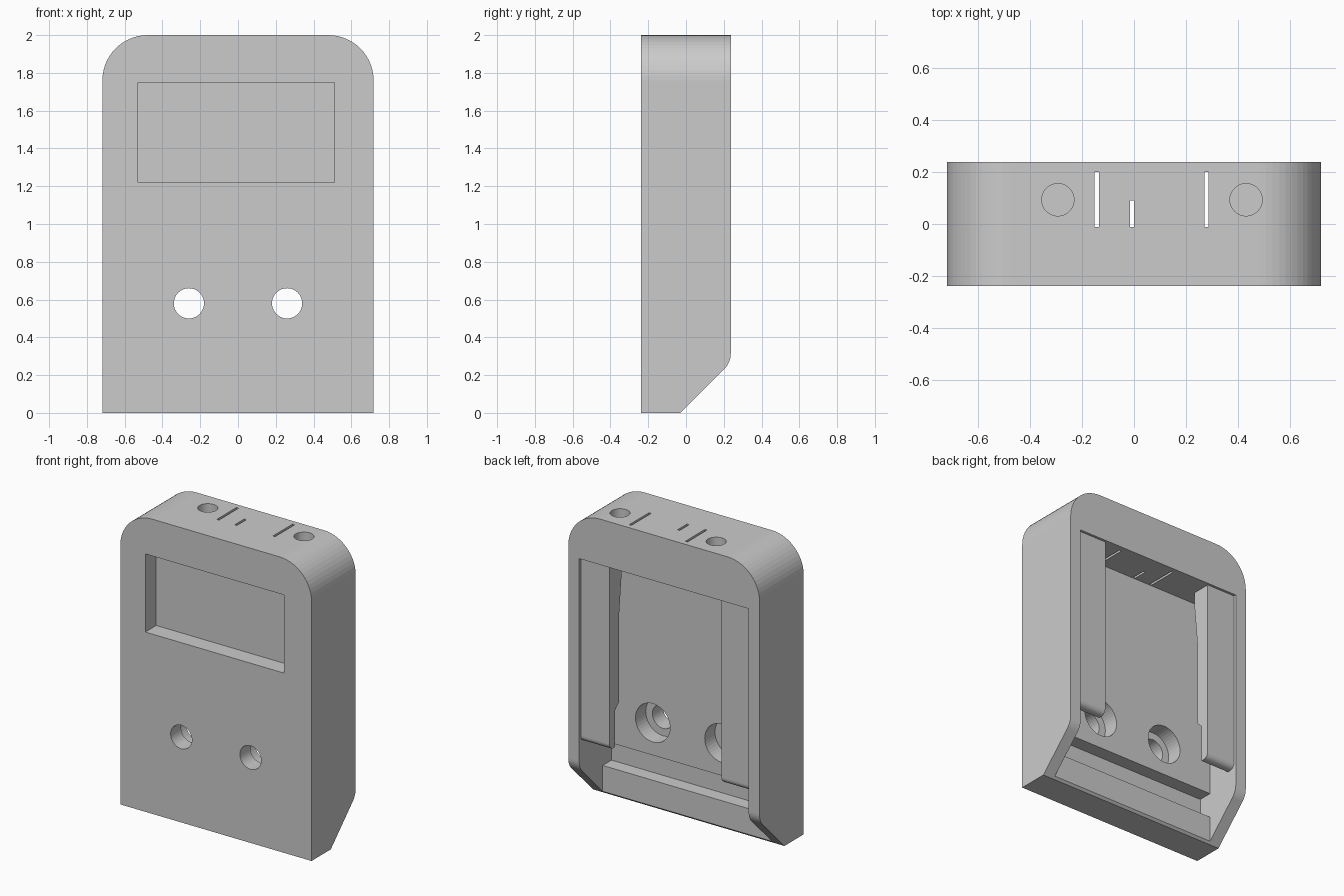
import bpy, bmesh
from math import sin, cos, pi, radians
from mathutils import Vector

if "Cube" in bpy.data.objects:
    bpy.data.objects.remove(bpy.data.objects["Cube"])

W, D, H = 0.718, 0.237, 2.0      # half width, half depth, height
IN, TOP, FLOOR = 0.636, 1.69, -0.015   # cavity half width, ceiling, floor


def prism(name, pts, offset):
    """Extrude a closed 3D polygon along an offset vector."""
    bm = bmesh.new()
    face = bm.faces.new([bm.verts.new(p) for p in pts])
    ext = bmesh.ops.extrude_face_region(bm, geom=[face])
    verts = [g for g in ext["geom"] if isinstance(g, bmesh.types.BMVert)]
    bmesh.ops.translate(bm, verts=verts, vec=Vector(offset))
    bmesh.ops.recalc_face_normals(bm, faces=bm.faces)
    mesh = bpy.data.meshes.new(name)
    bm.to_mesh(mesh)
    bm.free()
    ob = bpy.data.objects.new(name, mesh)
    bpy.context.collection.objects.link(ob)
    return ob


def box(name, x0, x1, y0, y1, z0, z1):
    return prism(name, [(x0, y0, z0), (x1, y0, z0), (x1, y1, z0), (x0, y1, z0)],
                 (0, 0, z1 - z0))


def arc(cx, cy, r, a0, a1, n):
    return [(cx + r * cos(radians(a0 + (a1 - a0) * i / n)),
             cy + r * sin(radians(a0 + (a1 - a0) * i / n))) for i in range(n + 1)]


def circle(cx, cy, r, n=40):
    return arc(cx, cy, r, 0, 360 - 360 / n, n - 1)


def hole_y(name, x, z, r, y0, y1):
    return prism(name, [(px, y0, pz) for px, pz in circle(x, z, r)], (0, y1 - y0, 0))


def combine(body, tool, op="DIFFERENCE"):
    mod = body.modifiers.new(tool.name, "BOOLEAN")
    mod.operation, mod.object, mod.solver = op, tool, "EXACT"
    bpy.context.view_layer.objects.active = body
    bpy.ops.object.modifier_apply(modifier=mod.name)
    bpy.data.objects.remove(tool, do_unlink=True)


# Housing: front outline with rounded top corners
R = 0.24
outline = [(-W, 0), (W, 0)] + arc(W - R, H - R, R, 0, 90, 14) + arc(R - W, H - R, R, 90, 180, 14)
body = prism("housing", [(x, -D, z) for x, z in outline], (0, 2 * D, 0))

# Slanted lower back edge with a rounded corner
r = 0.11
corner_z = D + 0.03
bend = arc(D - r, corner_z + r * (2 ** 0.5 - 1), r, -45, 0, 6)
slope = [(-0.03, 0), *bend, (D + 0.1, bend[-1][1]), (D + 0.1, -0.1), (-0.13, -0.1)]
combine(body, prism("slope_cutter", [(-1, y, z) for y, z in slope], (2, 0, 0)))

# Back cavity and the latch groove above the bottom lip
combine(body, box("cavity", -IN, IN, FLOOR, D + 0.1, -0.1, TOP))
combine(body, box("latch_groove", -IN, IN, -0.11, 0.1, 0.19, 0.36))

# Sliding rails overhanging the cavity
rail = [(0.22, TOP + 0.02), (0.09, TOP + 0.02), (0.09, 1.6), (0.12, 1.3), (0.12, 0.73),
        (0.16, 0.69), (0.16, 0.44)] + arc(0.18, 0.48, 0.04, -90, 0, 6)
for s in (-1, 1):
    combine(body, prism("rail", [(s * 0.42, y, z) for y, z in rail],
                        (s * (IN + 0.02 - 0.42), 0, 0)), "UNION")

# Display recess in the front
combine(body, box("display_recess", -0.53, 0.51, -D - 0.1, -0.12, 1.22, 1.75))

# Screw holes, counterbored from the cavity side
for s in (-1, 1):
    combine(body, hole_y("screw_hole", s * 0.26, 0.58, 0.08, -D - 0.1, 0.0))
    combine(body, hole_y("counterbore", s * 0.26, 0.58, 0.13, -0.125, 0.05))

# Terminal slots and blind round holes in the top
for x, y1 in ((-0.143, 0.2), (-0.008, 0.09), (0.278, 0.2)):
    combine(body, box("terminal_slot", x - 0.008, x + 0.008, -0.012, y1, TOP - 0.05, H + 0.1))
for x in (-0.292, 0.43):
    combine(body, prism("top_hole", [(px, py, H - 0.2) for px, py in circle(x, 0.093, 0.062)],
                        (0, 0, 0.3)))
